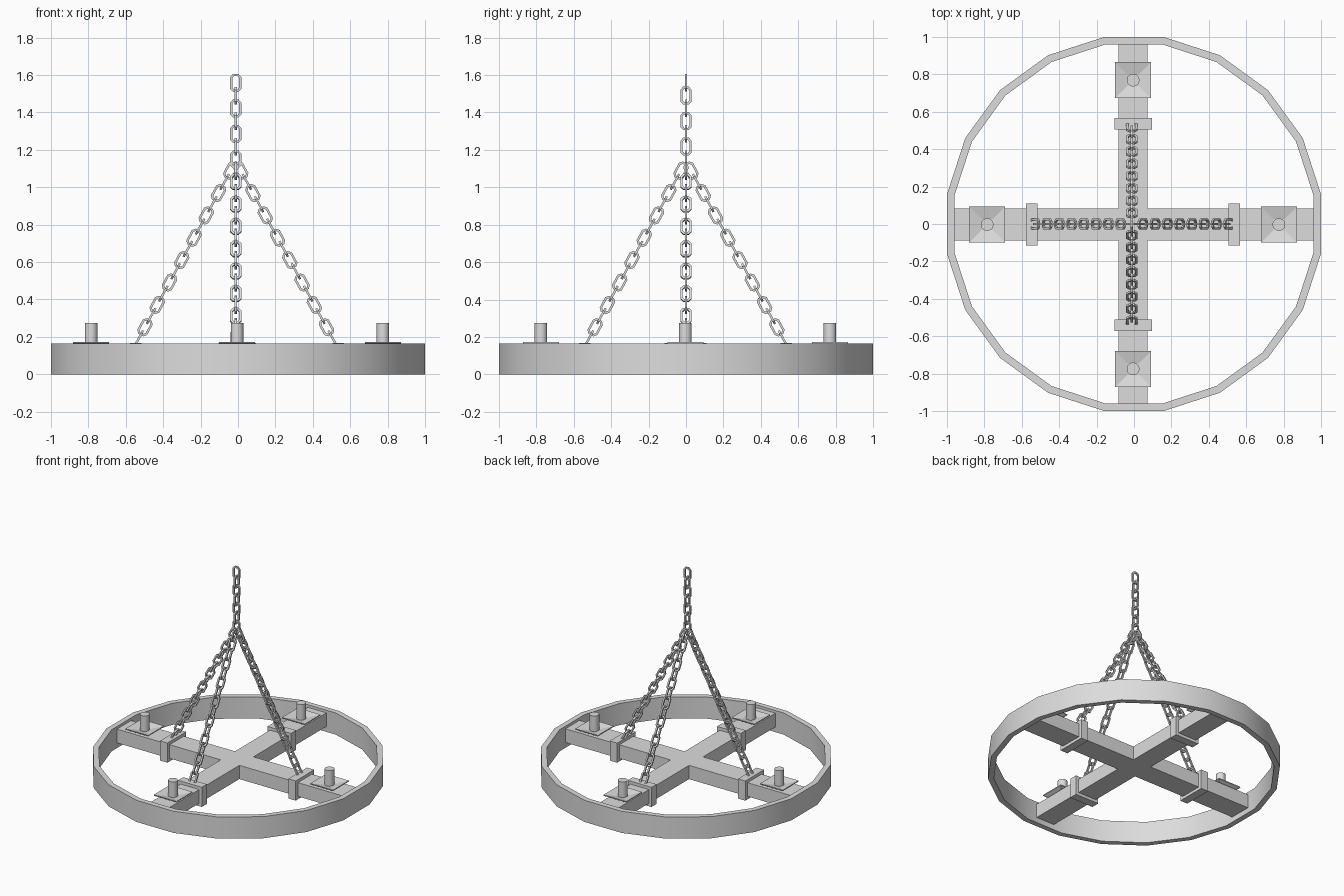
import bpy, bmesh
from math import pi, cos, sin, radians
from mathutils import Vector, Matrix

cube = bpy.data.objects.get("Cube")
if cube:
    bpy.data.objects.remove(cube, do_unlink=True)

GREY = (0.72, 0.72, 0.72, 1.0)
mat = bpy.data.materials.new("plain_grey")
mat.use_nodes = True
mat.diffuse_color = GREY
mat.node_tree.nodes["Principled BSDF"].inputs["Base Color"].default_value = GREY

CX, CY = -0.005, -0.003           # centre of the beams
BEAM_LOW, BEAM_TOP = 0.04, 0.145
HUB = Vector((-0.012, 0, 1.137))  # where the four chains meet
PITCH = 0.0682


def finish(name, bm, smooth=False):
    bmesh.ops.recalc_face_normals(bm, faces=bm.faces)
    mesh = bpy.data.meshes.new(name)
    bm.to_mesh(mesh)
    bm.free()
    mesh.materials.append(mat)
    ob = bpy.data.objects.new(name, mesh)
    bpy.context.collection.objects.link(ob)
    if smooth:
        bpy.ops.object.select_all(action='DESELECT')
        ob.select_set(True)
        bpy.context.view_layer.objects.active = ob
        bpy.ops.object.shade_smooth_by_angle(angle=radians(30))
    return ob


def loft(bm, loops, closed=False):
    """Skin matching loops; either close the tube on itself or cap both ends."""
    rows = [[bm.verts.new(p) for p in loop] for loop in loops]
    n = len(rows[0])
    pairs = list(zip(rows, rows[1:])) + ([(rows[-1], rows[0])] if closed else [])
    for a, b in pairs:
        for i in range(n):
            j = (i + 1) % n
            bm.faces.new((a[i], a[j], b[j], b[i]))
    if not closed:
        bm.faces.new(rows[0])
        bm.faces.new(rows[-1])


def ngon(r, n, z, x=0, y=0):
    return [(x + r * cos(2 * pi * (i + 0.5) / n), y + r * sin(2 * pi * (i + 0.5) / n), z)
            for i in range(n)]


def square(h, z, x, y):
    return [(x + sx * h, y + sy * h, z) for sx, sy in ((-1, -1), (1, -1), (1, 1), (-1, 1))]


def box(name, centre, size):
    bm = bmesh.new()
    bmesh.ops.create_cube(bm, size=1, matrix=Matrix.Translation(centre) @ Matrix.Diagonal((*size, 1)))
    return finish(name, bm)


# Outer hoop
bm = bmesh.new()
outer = 1 / cos(pi / 20)
inner = 0.96 / cos(pi / 20)
loft(bm, [ngon(outer, 20, 0), ngon(outer, 20, 0.165),
          ngon(inner, 20, 0.165), ngon(inner, 20, 0)], closed=True)
finish("hoop", bm, smooth=True)

# Crossed beams as one extruded plus shape
bm = bmesh.new()
w, v, e = 0.078, 0.085, 0.97
plus = [(e, -v), (e, v), (w, v), (w, e), (-w, e), (-w, v),
        (-e, v), (-e, -v), (-w, -v), (-w, -e), (w, -e), (w, -v)]
loft(bm, [[(CX + x, CY + y, z) for x, y in plus] for z in (BEAM_LOW, BEAM_TOP)])
finish("cross_beams", bm)


# Chain link: flat ring with chamfered corners
def add_link(bm, centre, wide, along, normal):
    def loop(x1, x2, y1, y2, z):
        pts = [(x1, y2), (x2, y1), (x2, -y1), (x1, -y2),
               (-x1, -y2), (-x2, -y1), (-x2, y1), (-x1, y2)]
        return [centre + wide * x + along * y + normal * z for x, y in pts]
    out = (0.015, 0.03, 0.031, 0.0475)
    hole = (0.009, 0.018, 0.026, 0.036)
    t = 0.006
    loft(bm, [loop(*out, -t), loop(*out, t), loop(*hole, t), loop(*hole, -t)], closed=True)


def chain(name, start, along, side, count):
    bm = bmesh.new()
    across = along.cross(side)
    for k in range(count):
        wide, normal = (across, side) if k % 2 == 0 else (side, across)
        add_link(bm, start + along * PITCH * k, wide, along, normal)
    finish(name, bm)


chain("hanging_chain", Vector((HUB.x, 0, 1.558)), Vector((0, 0, -1)), Vector((0, 1, 0)), 7)

# Per arm: clamp, dish, candle and sloping chain
for name, dx, dy in (("left", 1, 0), ("right", -1, 0), ("back", 0, 1), ("front", 0, -1)):
    size = (0.062, 0.224, 0.15) if dx else (0.2, 0.062, 0.15)
    box(name + "_clamp", (CX + dx * 0.541, CY + dy * 0.538, 0.093), size)

    px, py = CX + dx * 0.78, CY + dy * 0.772
    bm = bmesh.new()
    loft(bm, [square(h, z, px, py) for h, z in
              ((0.06, BEAM_TOP), (0.096, 0.166), (0.096, 0.173), (0.03, 0.156))])
    finish(name + "_dish", bm)

    bm = bmesh.new()
    loft(bm, [ngon(0.034, 16, z, px, py) for z in (0.15, 0.275)])
    finish(name + "_candle", bm, smooth=True)

    along = Vector((dx * 0.533, dy * 0.533, -0.972)).normalized()
    chain(name + "_chain", HUB + along * 0.055, along, Vector((abs(dy), abs(dx), 0)), 16)
